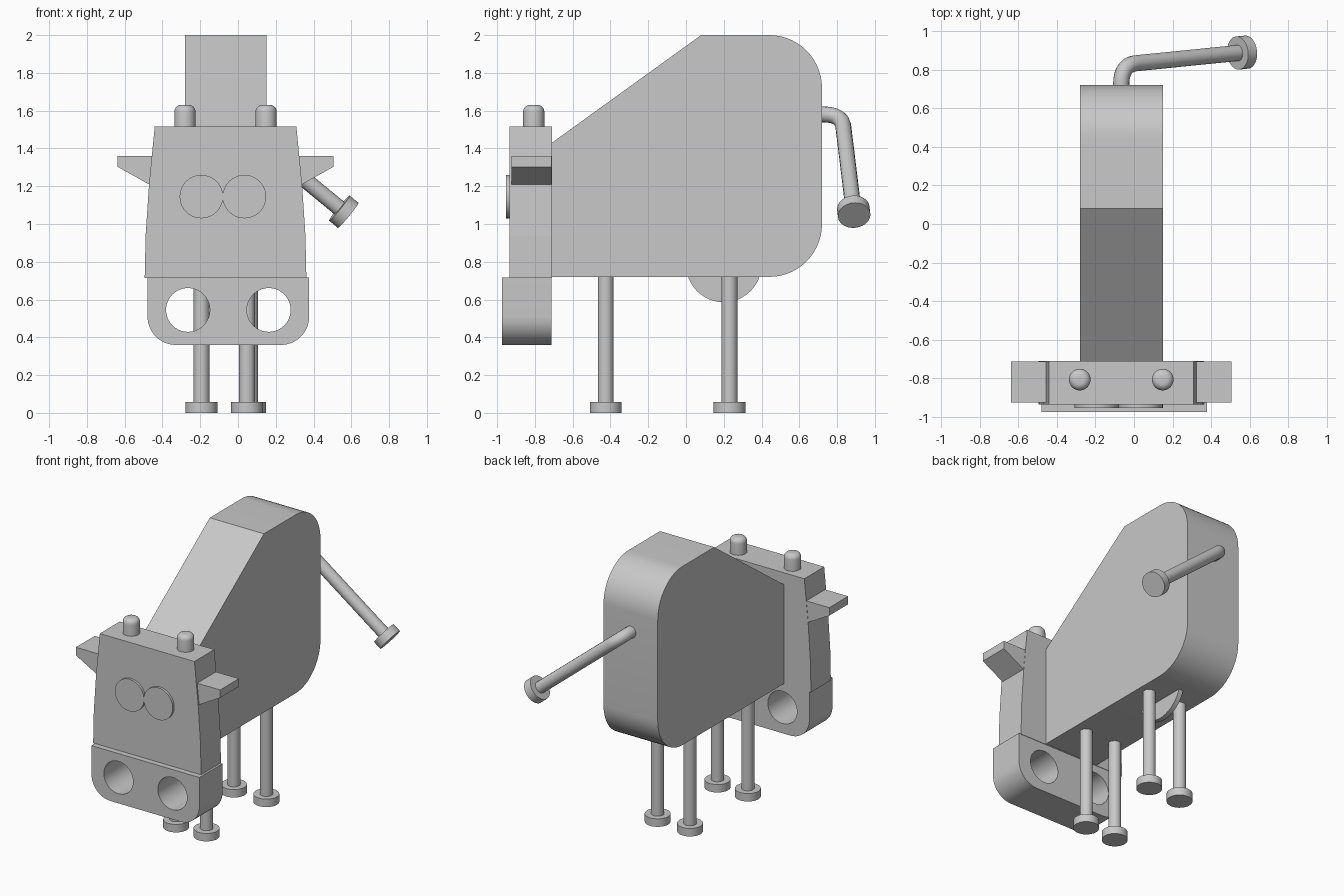
import bpy, bmesh
from math import cos, sin, pi, radians
from mathutils import Vector

cube = bpy.data.objects.get("Cube")
if cube:
    bpy.data.objects.remove(cube, do_unlink=True)

MID = -0.066  # centre plane of the animal

grey = bpy.data.materials.new("plain_grey")
grey.use_nodes = True
colour = (0.58, 0.58, 0.58, 1)
grey.diffuse_color = colour
next(n for n in grey.node_tree.nodes
     if n.type == 'BSDF_PRINCIPLED').inputs["Base Color"].default_value = colour


def finish(name, bm):
    bmesh.ops.recalc_face_normals(bm, faces=bm.faces)
    mesh = bpy.data.meshes.new(name)
    bm.to_mesh(mesh)
    bm.free()
    mesh.materials.append(grey)
    obj = bpy.data.objects.new(name, mesh)
    bpy.context.collection.objects.link(obj)
    return obj


def smooth(obj):
    bpy.ops.object.select_all(action='DESELECT')
    obj.select_set(True)
    bpy.context.view_layer.objects.active = obj
    bpy.ops.object.shade_smooth_by_angle(angle=radians(35))


def prism(name, points, axis, lo, hi):
    """Extrude a profile along x (points are y, z) or along y (points are x, z)."""
    bm = bmesh.new()
    place = (lambda p: (lo, p[0], p[1])) if axis == 'x' else (lambda p: (p[0], lo, p[1]))
    face = bm.faces.new([bm.verts.new(place(p)) for p in points])
    ext = bmesh.ops.extrude_face_region(bm, geom=[face])
    shift = Vector((hi - lo, 0, 0)) if axis == 'x' else Vector((0, hi - lo, 0))
    verts = [v for v in ext["geom"] if isinstance(v, bmesh.types.BMVert)]
    bmesh.ops.translate(bm, verts=verts, vec=shift)
    return finish(name, bm)


def arc(cx, cz, r, start, end, n=14):
    return [(cx + r * cos(radians(start + (end - start) * i / n)),
             cz + r * sin(radians(start + (end - start) * i / n))) for i in range(n + 1)]


def rod(name, start, end, r, dome=0.0):
    """Cylinder between two points, with an optional rounded end."""
    start, end = Vector(start), Vector(end)
    axis = end - start
    bm = bmesh.new()
    bmesh.ops.create_cone(bm, cap_ends=True, segments=40, radius1=r, radius2=r, depth=axis.length)
    if dome:
        rim = [e for e in bm.edges if all(v.co.z > 0 for v in e.verts)]
        bmesh.ops.bevel(bm, geom=rim, offset=dome, segments=6, profile=0.5, affect='EDGES')
    obj = finish(name, bm)
    obj.location = (start + end) / 2
    obj.rotation_mode = 'QUATERNION'
    obj.rotation_quaternion = axis.to_track_quat('Z', 'Y')
    smooth(obj)
    return obj


# Slab body with a sloping neck and rounded rump
body = prism("body", [(-0.71, 0.72), *arc(0.44, 1.0, 0.28, -90, 0),
                      *arc(0.44, 1.72, 0.28, 0, 90), (0.08, 2.0), (-0.71, 1.43)],
             'x', -0.28, 0.15)
smooth(body)

# Udder disc below the belly
smooth(prism("udder", arc(0.2, 0.786, 0.2, 0, 360, 48)[:-1], 'x', -0.09, -0.055))

# Tapered head plate
half = [(0.375, 1.515), (0.405, 1.21), (0.423, 0.94), (0.428, 0.715)]
prism("head", [(MID + x, z) for x, z in half] + [(MID - x, z) for x, z in reversed(half)],
      'y', -0.935, -0.71)

# Ears, horns and eyes on both sides
for side, s in (("left", 1), ("right", -1)):
    ear = [(0.36, 1.36), (0.572, 1.36), (0.572, 1.303), (0.4, 1.207), (0.36, 1.207)]
    prism(side + "_ear", [(MID + s * x, z) for x, z in ear], 'y', -0.925, -0.712)
    x = MID + s * 0.215
    rod(side + "_horn", (x, -0.806, 1.5), (x, -0.806, 1.63), 0.056, 0.035)
    x = MID - 0.014 + s * 0.114
    rod(side + "_eye", (x, -0.92, 1.145), (x, -0.952, 1.145), 0.115)

# Muzzle with two nostrils bored through
snout_mid, hw = -0.051, 0.428
snout = prism("snout", [(snout_mid - hw, 0.717),
                        *arc(snout_mid - hw + 0.15, 0.51, 0.15, 180, 270),
                        *arc(snout_mid + hw - 0.15, 0.51, 0.15, 270, 360),
                        (snout_mid + hw, 0.717)], 'y', -0.975, -0.713)
for s in (-1, 1):
    x = snout_mid + s * 0.214
    cutter = rod("nostril_cutter", (x, -1.2, 0.545), (x, -0.5, 0.545), 0.116)
    cutter.hide_render = True
    bore = snout.modifiers.new("nostril", 'BOOLEAN')
    bore.operation = 'DIFFERENCE'
    bore.solver = 'EXACT'
    bore.object = cutter
    bpy.context.view_layer.update()
    bpy.context.view_layer.objects.active = snout
    bpy.ops.object.modifier_apply(modifier=bore.name)
    bpy.data.objects.remove(cutter, do_unlink=True)
smooth(snout)

# Legs with round feet
for name, x, y in (("front_left", 0.048, -0.425), ("front_right", -0.193, -0.425),
                   ("back_left", 0.064, 0.23), ("back_right", -0.193, 0.23)):
    rod(name + "_leg", (x, y, 0.03), (x, y, 0.75), 0.042)
    rod(name + "_foot", (x, y, 0), (x, y, 0.057), 0.084)

# Bent tail: straight out of the rump, then sideways and down
root, corner, tip = Vector((MID, 0.68, 1.58)), Vector((MID, 0.825, 1.58)), Vector((0.56, 0.888, 1.065))
direction = (tip - corner).normalized()
a, b = corner - Vector((0, 0.1, 0)), corner + direction * 0.1
path = [root]
for i in range(11):
    t = i / 10
    path.append(a * (1 - t) ** 2 + corner * 2 * t * (1 - t) + b * t ** 2)
path.append(tip)
curve = bpy.data.curves.new("tail", 'CURVE')
curve.dimensions = '3D'
curve.bevel_depth = 0.042
curve.bevel_resolution = 6
curve.use_fill_caps = True
spline = curve.splines.new('POLY')
spline.points.add(len(path) - 1)
for point, co in zip(spline.points, path):
    point.co = (*co, 1)
spline.use_smooth = True
curve.materials.append(grey)
tail = bpy.data.objects.new("tail", curve)
bpy.context.collection.objects.link(tail)

# Round tuft at the tail end
rod("tail_tuft", tip - direction * 0.03, tip + direction * 0.03, 0.086)
